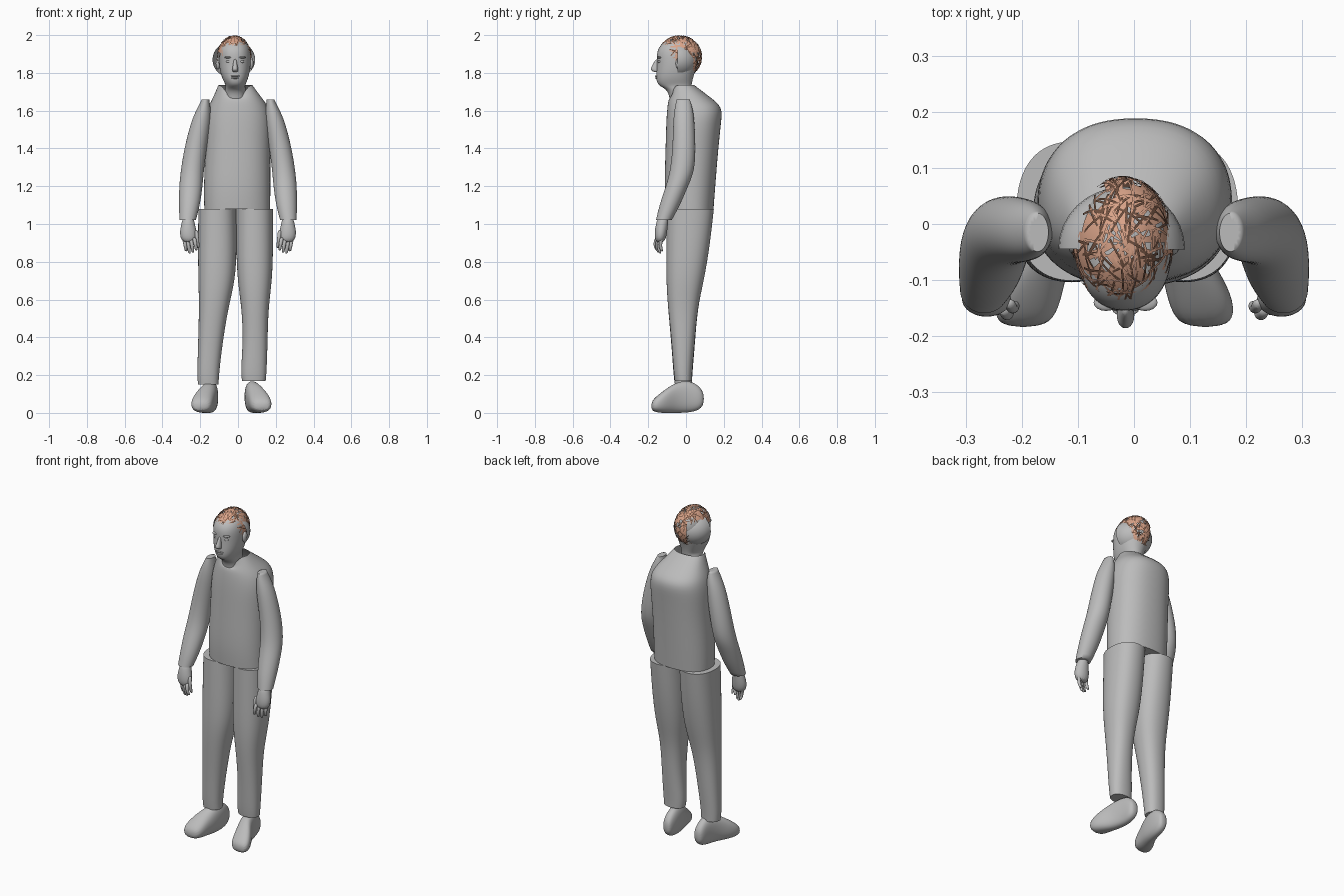
import bpy, bmesh, math, random
from mathutils import Vector

random.seed(4)
cube = bpy.data.objects.get("Cube")
if cube:
    bpy.data.objects.remove(cube, do_unlink=True)


def material(name, rgb):
    m = bpy.data.materials.new(name)
    m.use_nodes = True
    m.diffuse_color = (*rgb, 1)
    m.node_tree.nodes["Principled BSDF"].inputs["Base Color"].default_value = (*rgb, 1)
    return m


GREY = material("plain grey", (0.5, 0.5, 0.5))
TAN = material("hair tan", (0.7, 0.37, 0.25))
BROWN = material("hair dark brown", (0.16, 0.08, 0.05))


def finish(name, bm, mats, smooth=True, subdiv=0):
    bmesh.ops.recalc_face_normals(bm, faces=bm.faces)
    mesh = bpy.data.meshes.new(name)
    bm.to_mesh(mesh)
    bm.free()
    ob = bpy.data.objects.new(name, mesh)
    bpy.context.collection.objects.link(ob)
    for m in mats:
        mesh.materials.append(m)
    if smooth:
        bpy.ops.object.select_all(action="DESELECT")
        ob.select_set(True)
        bpy.context.view_layer.objects.active = ob
        bpy.ops.object.shade_smooth_by_angle(angle=math.radians(70))
    if subdiv:
        ob.modifiers.new("round", "SUBSURF").levels = subdiv
        ob.modifiers["round"].render_levels = subdiv
    return ob


def loft(name, rings, power=2.0, axis="z", crease=True, open_top=False, dip=0.0, n=16):
    """Skin over rings of (position, a_min, a_max, b_min, b_max)."""
    bm = bmesh.new()
    layer = bm.edges.layers.float.new("crease_edge")
    loops = []
    for k, (t, a0, a1, b0, b1) in enumerate(rings):
        loop = []
        for i in range(n):
            ang = math.tau * i / n
            c, s = math.cos(ang), math.sin(ang)
            a = (a0 + a1) / 2 + (a1 - a0) / 2 * math.copysign(abs(c) ** (2 / power), c)
            b = (b0 + b1) / 2 + (b1 - b0) / 2 * math.copysign(abs(s) ** (2 / power), s)
            drop = dip * max(0, -s) ** 6 if k == len(rings) - 1 else 0
            co = (a, b, t - drop) if axis == "z" else (a, t, b)
            loop.append(bm.verts.new(co))
        loops.append(loop)
    for p, q in zip(loops, loops[1:]):
        for i in range(n):
            j = (i + 1) % n
            bm.faces.new((p[i], p[j], q[j], q[i]))
    caps = [bm.faces.new(loops[0])]
    if not open_top:
        caps.append(bm.faces.new(loops[-1]))
    if crease:
        for f in caps:
            for e in f.edges:
                e[layer] = 1.0
    return finish(name, bm, [GREY], subdiv=2)


def flip(rings, shift=0.0):
    return [(t, shift - a1, shift - a0, b0, b1) for t, a0, a1, b0, b1 in rings]


def ball(name, centre, radii, mat=GREY, keep=None, seg=32):
    bm = bmesh.new()
    bmesh.ops.create_uvsphere(bm, u_segments=seg, v_segments=seg // 2, radius=1)
    for v in bm.verts:
        v.co = Vector(centre) + Vector(r * x for r, x in zip(radii, v.co))
    if keep:
        lost = [f for f in bm.faces if not keep(f.calc_center_median())]
        bmesh.ops.delete(bm, geom=lost, context="FACES")
    return finish(name, bm, [mat])


# Torso with an open, dipped collar
loft("vest", [
    (1.08, -.18, .172, -.107, .147), (1.2, -.183, .173, -.116, .156),
    (1.4, -.174, .172, -.109, .172), (1.54, -.174, .18, -.106, .187),
    (1.62, -.16, .165, -.1, .196), (1.67, -.132, .125, -.092, .13),
    (1.735, -.105, .077, -.077, .045)], power=2.3, open_top=True, dip=.08, n=24)

# Trouser legs
loft("right_trouser_leg", [
    (.15, -.213, -.102, -.06, .032), (.2, -.217, -.1, -.067, .034),
    (.36, -.213, -.082, -.078, .048), (.56, -.207, -.05, -.097, .063),
    (.7, -.212, -.012, -.107, .097), (.88, -.214, -.004, -.106, .128),
    (1.08, -.212, -.008, -.104, .15)], power=2.3)
loft("left_trouser_leg", [
    (.17, .02, .148, -.06, .032), (.22, .013, .153, -.067, .034),
    (.38, .026, .158, -.078, .048), (.56, .018, .162, -.097, .063),
    (.7, -.005, .183, -.107, .097), (.88, -.012, .188, -.106, .128),
    (1.08, -.012, .188, -.104, .15)], power=2.3)

# Shoes
shoe = [(.095, -.155, -.12, .05, .1), (.075, -.172, -.108, .015, .14),
        (.02, -.178, -.102, 0, .175), (-.05, -.2, -.108, -.002, .165),
        (-.1, -.233, -.122, -.002, .132), (-.15, -.253, -.132, 0, .095),
        (-.185, -.24, -.155, .012, .06)]
loft("right_shoe", shoe, power=2.4, axis="y", crease=False)
loft("left_shoe", flip(shoe, -.07), power=2.4, axis="y", crease=False)

# Sleeves and hands
sleeve = [(1.02, -.311, -.222, -.16, -.075), (1.1, -.314, -.2, -.142, -.03),
          (1.2, -.313, -.186, -.108, .012), (1.28, -.305, -.18, -.085, .047),
          (1.4, -.286, -.165, -.072, .053), (1.55, -.248, -.14, -.069, .046),
          (1.62, -.212, -.145, -.06, .035), (1.66, -.192, -.152, -.05, .02)]
palm = [(.9, -.297, -.222, -.163, -.112), (.95, -.312, -.215, -.168, -.1),
        (1.0, -.3, -.228, -.16, -.095), (1.04, -.292, -.236, -.148, -.09)]


def digit(x, y, top, bottom, lean):
    r = .012
    rings = []
    for k in range(4):
        f = k / 3
        cx, cy, w = x + lean * f, y - .012 * math.sin(f * 3), r * (1 - .3 * f)
        rings.append((top + (bottom - top) * f, cx - w, cx + w, cy - w, cy + w))
    return rings


for side in ("right", "left"):
    put = flip if side == "left" else list
    loft(side + "_sleeve", put(sleeve))
    loft(side + "_palm", put(palm), crease=False)
    for i in range(4):
        tip = .838 + .012 * abs(i - 1.3)
        loft(f"{side}_finger_{i + 1}", put(digit(-.286 + .018 * i, -.125 - .009 * i, .93, tip, .012)),
             crease=False, n=8)
    loft(side + "_thumb", put(digit(-.222, -.14, .97, .87, .012)), crease=False, n=8)

# Neck and head
loft("head", [
    (1.6, -.075, .045, -.085, .035), (1.67, -.07, .042, -.085, .03),
    (1.715, -.07, .042, -.103, .028), (1.732, -.062, .036, -.148, .03),
    (1.765, -.083, .053, -.16, .036), (1.81, -.097, .064, -.158, .05),
    (1.86, -.102, .069, -.155, .066), (1.91, -.104, .068, -.157, .07),
    (1.95, -.094, .056, -.136, .058), (1.982, -.062, .022, -.088, .03)],
     power=2.2, crease=False, n=20)

# Face details
MID = -.015
loft("nose", [(1.803, MID - .015, MID + .015, -.17, -.14), (1.818, MID - .018, MID + .018, -.194, -.14),
              (1.84, MID - .012, MID + .012, -.178, -.14), (1.875, MID - .008, MID + .008, -.162, -.14)],
     crease=False, n=10)
for tag, s in (("right", -1), ("left", 1)):
    ball(tag + "_eye", (MID + s * .034, -.139, 1.86), (.014, .011, .008), seg=16)
    ball(tag + "_brow", (MID + s * .035, -.14, 1.882), (.022, .015, .006), seg=16)
    ball(tag + "_ear", (MID - .003 + s * .088, -.035, 1.85), (.012, .02, .032), seg=16)
ball("upper_lip", (MID, -.152, 1.783), (.024, .012, .005), seg=16)
ball("lower_lip", (MID, -.152, 1.773), (.02, .012, .005), seg=16)

# Half shell around the back of the head
ball("back_shell", (-.022, -.045, 1.87), (.113, .11, .1), keep=lambda c: c.y > -.045)

# Hair: a patchy cap with loose crossing strands
HC, HR = Vector((-.02, -.033, 1.885)), Vector((.09, .116, .112))


def hairy(c):
    line = 1.9 if c.y < -.045 else (1.8 if c.y > .03 else 1.87)
    bare = c.x < -.05 and c.y > -.02 and c.z < 1.95
    return c.z > line and not bare


ball("hair_cap", HC, HR, TAN, keep=lambda c: hairy(c) and random.random() > .2)


def on_scalp(d, lift):
    d = d.normalized()
    return HC + Vector(r * x * lift for r, x in zip(HR, d))


bm = bmesh.new()
made = 0
while made < 260:
    d = Vector(random.gauss(0, 1) for _ in range(3)).normalized()
    if not hairy(on_scalp(d, 1)):
        continue
    made += 1
    way = d.cross(Vector(random.gauss(0, 1) for _ in range(3))).normalized()
    across = d.cross(way) * .02
    prev = None
    for k in range(5):
        p = d + way * (k - 2) * .13
        lift = 1.005 + .02 * math.sin(k * math.pi / 4)
        pair = [bm.verts.new(on_scalp(p + across * s, lift)) for s in (-1, 1)]
        if prev:
            f = bm.faces.new((prev[0], prev[1], pair[1], pair[0]))
            f.material_index = made % 2
        prev = pair
finish("hair_strands", bm, [TAN, BROWN], smooth=False)
